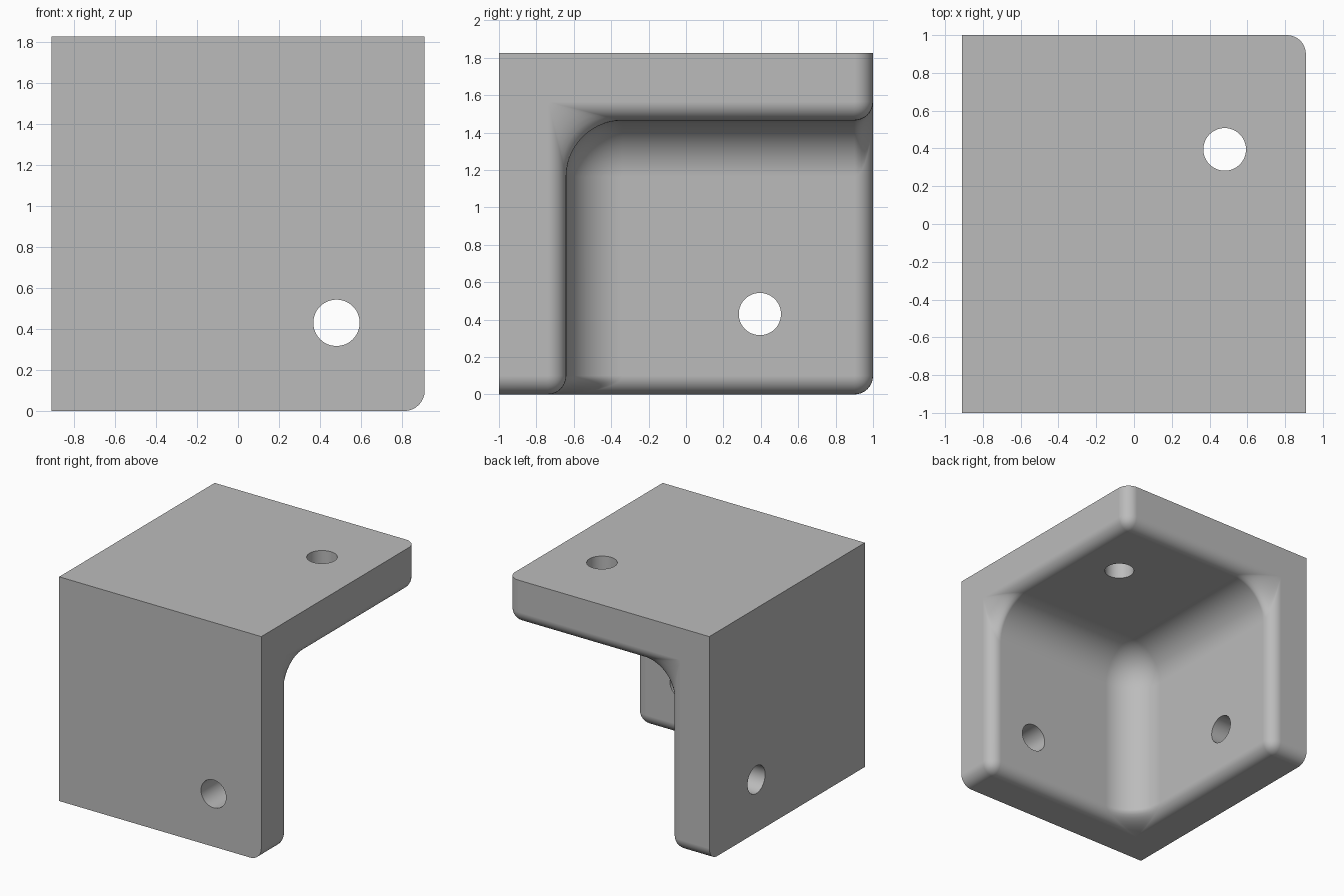
import bpy
import bmesh
import math
from mathutils import Vector

cube = bpy.data.objects.get("Cube")
if cube:
    bpy.data.objects.remove(cube, do_unlink=True)

# Planes on each axis: outer wall, inner wall and free rim
OUTER = Vector((-0.91, -1.0, 1.825))
INNER = Vector((-0.55, -0.64, 1.465))
FREE = Vector((0.91, 1.0, 0.0))
PLANES = {"o": OUTER, "i": INNER, "f": FREE}
FILLET, ROUND = 0.3, 0.1
HOLE_RADIUS = 0.113
HOLE_CENTRE = Vector((0.48, 0.395, 0.43))


def on_plane(v, plane, axis):
    return abs(v.co[axis] - plane[axis]) < 1e-4


# Three plates meeting at one corner
bm = bmesh.new()
verts = {}


def corner(key):
    if key not in verts:
        verts[key] = bm.verts.new([PLANES[k][n] for n, k in enumerate(key)])
    return verts[key]


FACES = (("o", "oo fo ff of"),
         ("i", "ii fi ff if"),
         ("f", "oo fo fi ii if of"))
for axis in range(3):
    for level, outline in FACES:
        loop = []
        for pair in outline.split():
            key = list(pair)
            key.insert(axis, level)
            loop.append(corner("".join(key)))
        bm.faces.new(loop)
bmesh.ops.recalc_face_normals(bm, faces=bm.faces[:])

# Wide fillets along the inner creases
creases = list(verts["iii"].link_edges)
bmesh.ops.bevel(bm, geom=creases, offset=FILLET, offset_type="OFFSET",
                segments=14, profile=0.5, affect="EDGES")


# Small rounding on the rims and the free corners
def is_rim(edge):
    def shared(plane):
        return any(all(on_plane(v, plane, a) for v in edge.verts)
                   for a in range(3))
    return shared(FREE) and not shared(OUTER)


rims = [e for e in bm.edges if is_rim(e)]
bmesh.ops.bevel(bm, geom=rims, offset=ROUND, offset_type="OFFSET",
                segments=8, profile=0.5, affect="EDGES")

# Tighten each fillet to a sharp corner where it runs out at the rim
sign = [1 if FREE[a] > OUTER[a] else -1 for a in range(3)]
for v in bm.verts:
    # Distances from the fillet centre towards the outer walls
    d = [(INNER[a] - v.co[a]) * sign[a] + FILLET for a in range(3)]
    for axis in range(3):
        b, c = [n for n in range(3) if n != axis]
        size = math.hypot(d[b], d[c])
        near_rim = abs(FREE[axis] - v.co[axis]) < ROUND - 1e-4
        if near_rim and min(d[b], d[c]) > -1e-3 and size < FILLET + ROUND + 0.01:
            radius = FILLET * max(0.03, 1 - (size - FILLET) / ROUND)
            for n in (b, c):
                moved = size - radius + radius * d[n] / size
                v.co[n] = INNER[n] + sign[n] * (FILLET - moved)

mesh = bpy.data.meshes.new("corner_bracket")
bm.to_mesh(mesh)
bm.free()
bracket = bpy.data.objects.new("corner_bracket", mesh)
bpy.context.collection.objects.link(bracket)

# Plain grey finish
grey = bpy.data.materials.new("plain_grey")
grey.use_nodes = True
colour = (0.5, 0.5, 0.5, 1.0)
grey.diffuse_color = colour
grey.node_tree.nodes["Principled BSDF"].inputs["Base Color"].default_value = colour
mesh.materials.append(grey)


def activate(obj):
    bpy.ops.object.select_all(action="DESELECT")
    obj.select_set(True)
    bpy.context.view_layer.objects.active = obj


# One screw hole through each plate
for axis in range(3):
    place = HOLE_CENTRE.copy()
    place[axis] = (OUTER[axis] + INNER[axis]) / 2
    turn = [(0, math.pi / 2, 0), (math.pi / 2, 0, 0), (0, 0, 0)][axis]
    bpy.ops.mesh.primitive_cylinder_add(vertices=48, radius=HOLE_RADIUS, depth=0.6,
                                        location=place, rotation=turn)
    cutter = bpy.context.object
    cutter.name = "hole_cutter"
    cutter.hide_render = True
    cutter.data.materials.append(grey)
    activate(bracket)
    cut = bracket.modifiers.new("screw_hole", "BOOLEAN")
    cut.operation = "DIFFERENCE"
    cut.solver = "EXACT"
    cut.object = cutter
    bpy.ops.object.modifier_apply(modifier=cut.name)
    bpy.data.objects.remove(cutter, do_unlink=True)

# Smooth fillets with flat plates and crisp edges
activate(bracket)
bpy.ops.object.shade_smooth_by_angle(angle=math.radians(30))
weighted = bracket.modifiers.new("flat_plates", "WEIGHTED_NORMAL")
weighted.keep_sharp = True
